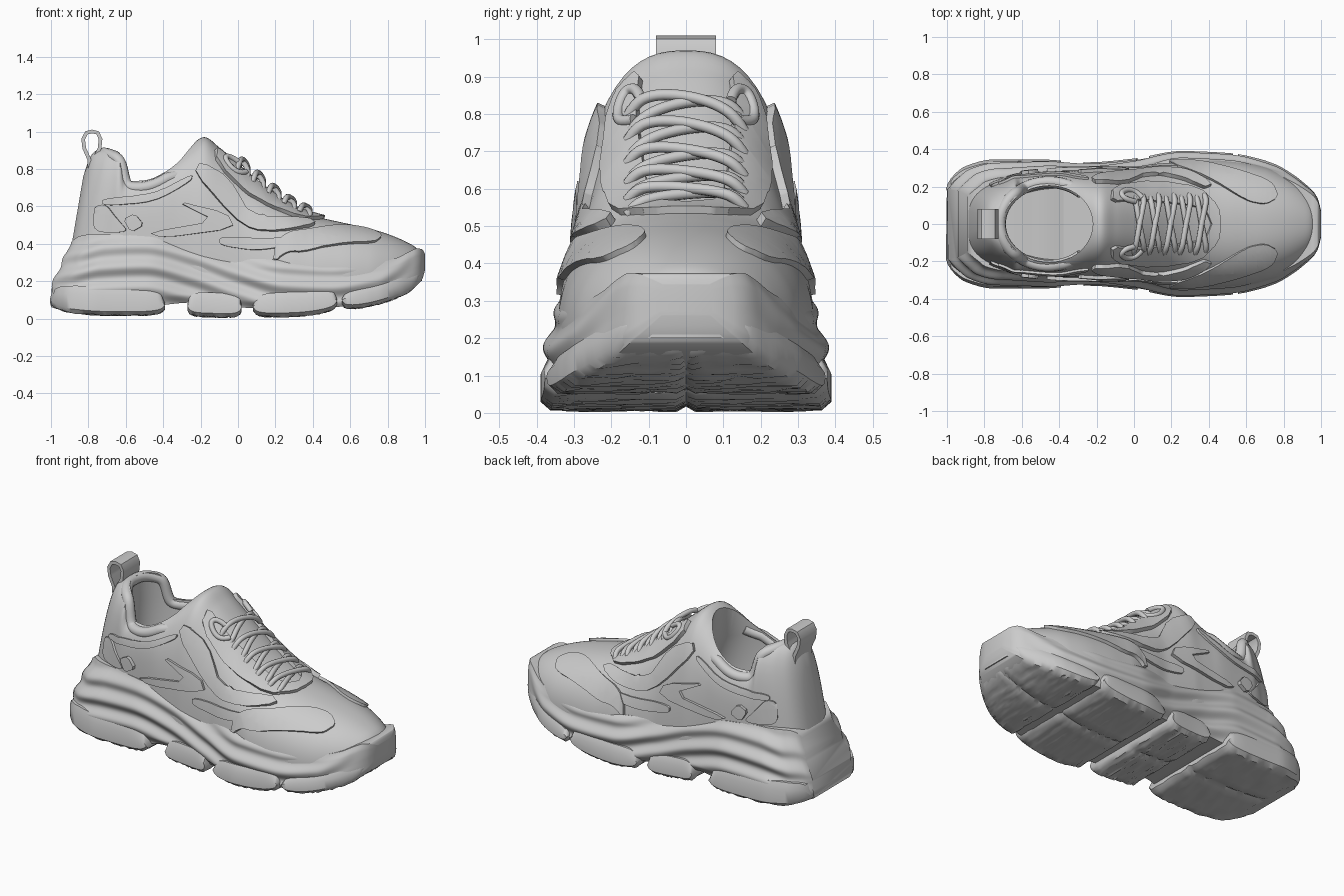
import bpy, bmesh, math, random
from mathutils import Vector
from mathutils.bvhtree import BVHTree

if "Cube" in bpy.data.objects:
    bpy.data.objects.remove(bpy.data.objects["Cube"])

random.seed(4)
SURF_V, SURF_F = [], []          # outer skin that panels and laces are laid on


def clamp(v):
    return max(0.0, min(1.0, v))


def interp(tab, x):
    """Smooth monotone interpolation of table rows (x, a, b, ...)."""
    n = len(tab)
    x = max(tab[0][0], min(tab[-1][0], x))
    i = next(k for k in range(n - 1) if x <= tab[k + 1][0])

    def slope(k, c):
        return (tab[k + 1][c] - tab[k][c]) / (tab[k + 1][0] - tab[k][0])

    def tangent(k, c):
        if k == 0 or k == n - 1:
            return slope(min(k, n - 2), c)
        a, b = slope(k - 1, c), slope(k, c)
        return 0 if a * b <= 0 else 2 * a * b / (a + b)

    h = tab[i + 1][0] - tab[i][0]
    t = (x - tab[i][0]) / h
    return [(2*t**3 - 3*t*t + 1) * tab[i][c] + (t**3 - 2*t*t + t) * h * tangent(i, c)
            + (3*t*t - 2*t**3) * tab[i + 1][c] + (t**3 - t*t) * h * tangent(i + 1, c)
            for c in range(1, len(tab[0]))]


def make(name, verts, faces):
    me = bpy.data.meshes.new(name)
    me.from_pydata(verts, [], faces)
    bm = bmesh.new()
    bm.from_mesh(me)
    bmesh.ops.recalc_face_normals(bm, faces=bm.faces)
    bm.to_mesh(me)
    bm.free()
    ob = bpy.data.objects.new(name, me)
    bpy.context.collection.objects.link(ob)
    return ob


def loft(name, rings, skin=False):
    n = len(rings[0])
    verts = [p for r in rings for p in r]
    faces = [(i*n + j, i*n + (j+1) % n, (i+1)*n + (j+1) % n, (i+1)*n + j)
             for i in range(len(rings) - 1) for j in range(n)]
    faces += [tuple(range(n)), tuple(range(len(verts) - n, len(verts)))]
    if skin:
        base = len(SURF_V)
        SURF_V.extend(Vector(v) for v in verts)
        SURF_F.extend([base + k for k in f] for f in faces)
    return make(name, verts, faces)


def span(a, b, n):
    return [a + (b - a) * i / (n - 1) for i in range(n)]


# Upper: superellipse sections along x (x, top z, half width, squareness)
UPPER = [(-.88, .76, .07, 3), (-.87, .84, .11, 3), (-.84, .895, .16, 3.5), (-.78, .91, .205, 4),
         (-.70, .905, .235, 4.5), (-.665, .885, .25, 5), (-.635, .775, .258, 6), (-.60, .745, .265, 6),
         (-.50, .755, .275, 6), (-.40, .80, .285, 5), (-.32, .865, .29, 3.6), (-.25, .93, .295, 2.9),
         (-.18, .97, .30, 2.6), (-.10, .915, .30, 2.5), (0, .83, .30, 2.4), (.1, .745, .315, 2.3),
         (.2, .66, .33, 2.3), (.3, .595, .345, 2.3), (.4, .55, .345, 2.3), (.55, .515, .335, 2.3),
         (.7, .482, .305, 2.3), (.8, .452, .265, 2.3), (.9, .41, .205, 2.3), (.95, .38, .155, 2.3),
         (.985, .33, .09, 2.2)]
rings = []
for x in span(-.88, .985, 140):
    zt, w, n = interp(UPPER, x)
    ring = []
    for a in span(-math.pi/2, math.pi/2, 41):
        s, c = math.sin(a), max(0, math.cos(a))
        r = (abs(s)**n + c**n) ** (-1/n)
        z = .2 + (zt - .2) * r * c
        ring.append((x + (z - .45) * .17 * clamp((-.5 - x) / .3), w * r * s, z))
    rings.append(ring)
upper = loft("upper", rings, True)

# Foot opening cut from the upper
rings = []
for z, cx, a, b in [(.42, -.40, .34, .19), (.6, -.42, .30, .205), (.75, -.45, .255, .205),
                    (.95, -.46, .24, .195), (1.2, -.46, .26, .2)]:
    rings.append([(cx + a * math.cos(t), b * math.sin(t), z) for t in span(0, 2*math.pi * 47/48, 48)])
cutter = loft("opening_cutter", rings)
cutter.hide_render = True
mod = upper.modifiers.new("opening", 'BOOLEAN')
mod.object, mod.operation, mod.solver = cutter, 'DIFFERENCE', 'EXACT'

# Midsole: rippled, flared wall (x, bottom z, top z, half width, ripple line offset)
SOLE = [(-1, .06, .41, .19, -.02), (-.97, .05, .44, .235, 0), (-.9, .04, .45, .29, .01),
        (-.75, .04, .45, .325, .04), (-.5, .06, .44, .325, .05), (-.25, .085, .39, .31, -.01),
        (0, .06, .33, .33, -.10), (.25, .05, .31, .37, -.17), (.5, .06, .29, .36, -.18),
        (.75, .09, .30, .305, -.14), (.85, .12, .325, .255, -.08), (.92, .15, .36, .205, -.02),
        (.96, .18, .375, .17, 0), (.985, .21, .37, .13, 0), (1, .26, .345, .07, 0)]
WALL = [(0, .93), (.15, 1.0), (.5, 1.0), (.8, .96), (1, .88)]
rings = []
for x in span(-1, .9, 120) + span(.91, 1, 14):
    zb, zt, w, off = interp(SOLE, x)
    heel = clamp((-.45 - x) / .3)
    side = []
    for h in span(0, 1, 44):
        z = zb + (zt - zb) * h
        ripple = .5 * math.cos(2 * math.pi * (z - off) / .115)
        fade = math.sin(math.pi * clamp(h * .9 + .08)) ** .5 * clamp((.98 - x) / .4) * clamp((x + 1.05) / .2)
        y = w * (interp(WALL, h)[0] - .1 * heel * h * h) + .026 * ripple * fade
        side.append((x + .45 * max(0, z - .17) * clamp((-.55 - x) / .4) - .012 * ripple * heel, y, z))
    rings.append(side + [(p, -y, z) for p, y, z in reversed(side)])
loft("midsole", rings, True)

# Outsole pods with rough tread
GROUND = [(-1, .07), (-.9, .033), (-.7, .018), (-.4, .016), (0, .006), (.1, .007), (.3, .012),
          (.5, .035), (.7, .065), (.85, .11), (.95, .16), (1, .21)]
for k, (x0, x1, hi) in enumerate([(-1, -.39, .12), (-.27, .02, .1), (.08, .53, .1), (.555, .97, .07)]):
    rings = []
    for t in span(0, 1, 30):
        x = x0 + (x1 - x0) * t
        e = (1 - abs(2*t - 1)**5) ** .5
        zb = interp(GROUND, x)[0] + .035 * (1 - e) * (0 if k == 0 and t < .5 else 1)
        w = interp(SOLE, x)[2] + .02 * clamp((1 - x) / .3)

        def tread():
            return zb + random.uniform(-.005, .005)
        side = [(x, w * f, tread()) for f in (.07, .2, .35, .5, .65, .8, .93)]
        side += [(x, w, zb + .02), (x, w, zb + .02 + hi * e * .7), (x, w * .95, zb + .03 + hi * e)]
        rings.append([(x, 0, zb + .01)] + side + [(x, -p[1], p[2]) for p in reversed(side)])
    loft("outsole_pod_%d" % (k + 1), rings)

tree = BVHTree.FromPolygons(SURF_V, SURF_F)
RAYS = {'x': (lambda a, b: Vector((2, -a, b)), Vector((-1, 0, 0))),
        'y': (lambda a, b: Vector((a, -2, b)), Vector((0, 1, 0))),
        'z': (lambda a, b: Vector((a, -b, 2)), Vector((0, 0, -1)))}


def drop(a, b, axis):
    """Project a 2D point onto the shoe skin."""
    origin, d = RAYS[axis][0](a, b), RAYS[axis][1]
    hit = tree.ray_cast(origin, d)[0]
    return hit if hit else tree.find_nearest(origin + d * 1.75)[0]


def panel(name, axis, thick, pts, rounds=2):
    """Sheet overlay: 2D outline, projected on the skin, mirrored and thickened."""
    for _ in range(rounds):
        new = []
        for i, p in enumerate(pts):
            q = pts[(i + 1) % len(pts)]
            if p[0] == q[0] == 0 or (axis == 'z' and p[1] == q[1] == 0):
                new += [p, q]
            else:
                new += [tuple(u*.8 + v*.2 for u, v in zip(p, q)), tuple(u*.2 + v*.8 for u, v in zip(p, q))]
        pts = new
    bm = bmesh.new()
    bm.faces.new([bm.verts.new((a, b, 0)) for a, b in pts])
    bmesh.ops.triangulate(bm, faces=bm.faces[:])
    for k in range(-40, 41):
        for no in ((1, 0, 0), (0, 1, 0)):
            bmesh.ops.bisect_plane(bm, geom=bm.verts[:] + bm.edges[:] + bm.faces[:],
                                   plane_co=Vector(no) * (k * .025 + .003), plane_no=no)
    d = RAYS[axis][1]
    for v in bm.verts:
        v.co = drop(v.co.x, v.co.y, axis) + d * .008
    bm.normal_update()
    if sum(f.normal.dot(d) * f.calc_area() for f in bm.faces) > 0:
        bmesh.ops.reverse_faces(bm, faces=bm.faces[:])
    me = bpy.data.meshes.new(name)
    bm.to_mesh(me)
    bm.free()
    ob = bpy.data.objects.new(name, me)
    bpy.context.collection.objects.link(ob)
    ob.modifiers.new("mirror", 'MIRROR').use_axis = (False, True, False)
    s = ob.modifiers.new("thick", 'SOLIDIFY')
    s.thickness, s.offset = thick + .008, 1


# Overlays on both sides, the eyestay and toe
panel("wing_panel", 'y', .022, [(-.23, .77), (-.2, .83), (-.06, .745), (.07, .54), (.36, .52), (.42, .49),
                                (.22, .46), (.08, .47), (-.03, .54)], 1)
panel("side_strap", 'y', .018, [(-.34, .63), (-.06, .56), (-.02, .48), (-.4, .43), (-.48, .46), (-.12, .52)], 1)
panel("side_tab", 'y', .022, [(-.61, .53), (-.55, .56), (-.5, .5), (-.57, .46)], 1)
panel("quarter_seam", 'y', .012, [(-.72, .60), (-.45, .62), (-.25, .73), (-.24, .77), (-.45, .66), (-.72, .64)])
panel("heel_counter", 'y', .012, [(-.77, .46), (-.76, .6), (-.70, .61), (-.64, .53), (-.58, .46)])
panel("forefoot_strip", 'y', .014, [(-.1, .44), (.2, .42), (.42, .46), (.3, .39), (.1, .36), (-.1, .39)])
panel("toe_overlay", 'z', .014, [(.15, .325), (.4, .24), (.6, .12), (.7, .1), (.77, .14), (.73, .22),
                                 (.55, .28), (.35, .325)])
panel("eyestay", 'z', .02, [(-.13, .11), (-.12, .19), (.1, .215), (.34, .19), (.45, .09), (.46, 0),
                            (.41, 0), (.37, .09), (.0, .125)], 1)


def tube(name, pts, radius):
    cu = bpy.data.curves.new(name, 'CURVE')
    cu.dimensions, cu.bevel_depth, cu.bevel_resolution, cu.use_fill_caps = '3D', radius, 3, True
    sp = cu.splines.new('NURBS')
    sp.points.add(len(pts) - 1)
    for p, q in zip(sp.points, pts):
        p.co = (*q, 1)
    sp.use_endpoint_u, sp.order_u, sp.resolution_u = True, 3, 4
    bpy.context.collection.objects.link(bpy.data.objects.new(name, cu))


# Padded collar round the opening, its ends sinking into the upper
tube("padded_collar", [drop(-.455 + .262 * math.cos(t), .224 * math.sin(t), 'z')
                       - Vector((0, 0, .026 + .05 * clamp(1.25 - min(t, 2*math.pi - t)) / .4))
                       for t in span(.85, 2*math.pi - .85, 46)], .032)

# Crossed laces and the two small loops at the top
up = Vector((.018, 0, .03))
for i in range(5):
    x = -.01 + .083 * i
    for s in (1, -1):
        lift = .008 * s
        tube("lace_%d_%s" % (i + 1, "left" if s > 0 else "right"),
             [drop(x + .05 * k, s * y, 'z') + up * m + Vector((0, 0, lift))
              for k, y, m in [(0, .155, .2), (0, .135, .9), (.2, .08, .9), (.5, 0, .8), (.8, -.08, .9),
                              (1, -.135, .9), (1, -.155, .2)]], .015)
for s in (1, -1):
    tube("lace_loop_%s" % ("left" if s > 0 else "right"),
         [drop(x, s * y, 'z') + up * m for x, y, m in
          [(-.01, .12, .9), (-.06, .13, .9), (-.09, .165, .8), (-.05, .185, .8), (0, .175, .8), (.03, .14, .8)]],
         .015)

# Heel pull loop: flat strap swept across y
path = [(-.80, .62), (-.79, .74), (-.795, .85), (-.822, .91), (-.828, .96), (-.81, .993), (-.78, 1.0),
        (-.75, .993), (-.735, .96), (-.74, .91), (-.775, .84)]
verts = [(x, y, z) for x, z in path for y in (-.08, .08)]
strap = make("heel_pull_loop", verts, [(2*i, 2*i + 1, 2*i + 3, 2*i + 2) for i in range(len(path) - 1)])
mod = strap.modifiers.new("thick", 'SOLIDIFY')
mod.thickness, mod.offset = .02, 0

# Bake modifiers and curves, then smooth while keeping sharp edges
bpy.ops.object.select_all(action='DESELECT')
for ob in bpy.context.scene.objects:
    ob.select_set(ob != cutter)
bpy.context.view_layer.objects.active = upper
bpy.ops.object.convert(target='MESH')
bpy.data.objects.remove(cutter)
bpy.ops.object.shade_smooth_by_angle(angle=math.radians(40))
